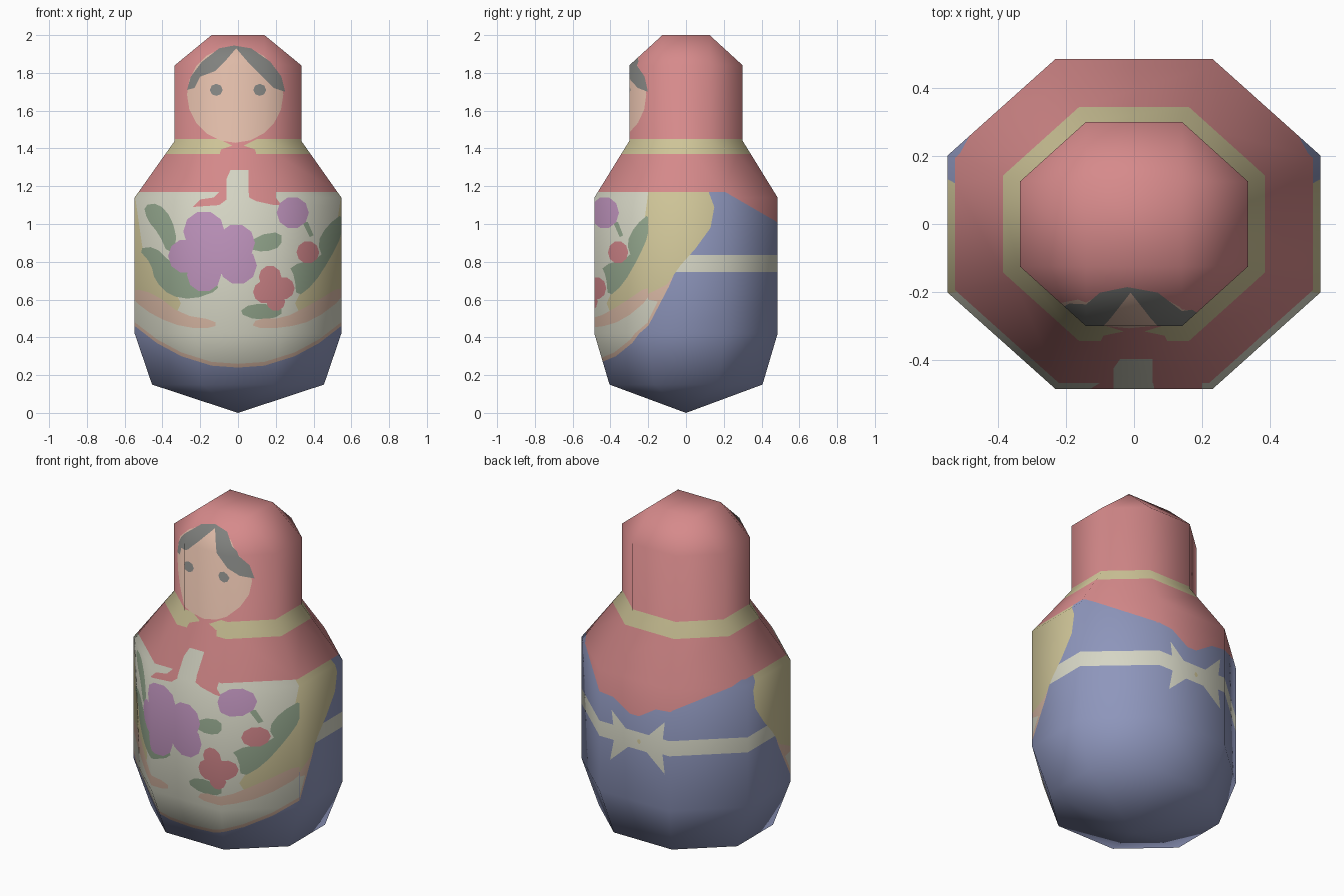
import bpy, bmesh, math
from mathutils import Vector

if "Cube" in bpy.data.objects:
    bpy.data.objects.remove(bpy.data.objects["Cube"], do_unlink=True)

# Paint palette, display values converted to linear
PALETTE = {
    "blue": (142, 150, 188), "red": (214, 138, 139), "cream": (214, 214, 197),
    "yellow": (207, 197, 152), "skin": (222, 186, 167), "slate": (128, 129, 126),
    "purple": (186, 144, 184), "rose": (203, 130, 134), "green": (144, 163, 138),
    "salmon": (219, 186, 166),
}
NAMES = list(PALETTE)


def make_material(name):
    linear = [((c / 255 + 0.055) / 1.055) ** 2.4 for c in PALETTE[name]] + [1]
    mat = bpy.data.materials.new(name + "_paint")
    mat.use_nodes = True
    mat.diffuse_color = linear
    shader = next(n for n in mat.node_tree.nodes if n.type == "BSDF_PRINCIPLED")
    shader.inputs["Base Color"].default_value = linear
    shader.inputs["Roughness"].default_value = 0.8
    return mat


# Body shell: stacked eight-sided rings with a square crown and a pointed base
bm = bmesh.new()


def make_ring(half_x, half_y, z):
    px, qy = 0.42 * half_x, 0.415 * half_y
    corner = [(half_x, qy), (px, half_y)]
    pts = corner + [(-x, y) for x, y in corner[::-1]]
    pts += [(-x, -y) for x, y in pts]
    return [bm.verts.new((x, y, z)) for x, y in pts]


SECTIONS = [(0.455, 0.405, 0.15), (0.547, 0.485, 0.42), (0.547, 0.485, 1.14),
            (0.335, 0.30, 1.44), (0.335, 0.30, 1.84)]
rings = [make_ring(*s) for s in SECTIONS]
for low, high in zip(rings, rings[1:]):
    for i in range(8):
        j = (i + 1) % 8
        bm.faces.new((low[i], low[j], high[j], high[i]))
tip = bm.verts.new((0, 0, 0))
for i in range(8):
    bm.faces.new((rings[0][(i + 1) % 8], rings[0][i], tip))
crown = [bm.verts.new((sx * 0.14, sy * 0.125, 2)) for sx, sy in ((1, 1), (-1, 1), (-1, -1), (1, -1))]
rim = rings[-1]
bm.faces.new(crown)
for i in range(4):
    a, b, c = rim[2 * i], rim[2 * i + 1], rim[(2 * i + 2) % 8]
    bm.faces.new((a, b, crown[i]))
    bm.faces.new((b, c, crown[(i + 1) % 4], crown[i]))
bmesh.ops.recalc_face_normals(bm, faces=bm.faces)
bm.normal_update()

# Remember the soft shading of the plain shell so that paint cuts do not disturb it
soft = bm.verts.layers.float_vector.new("soft_normal")
for v in bm.verts:
    v[soft] = v.normal

# Paint tools: cut an outline into the faces seen from one side, then colour inside
SIDES = {"front": (0, Vector((0, -1, 0))), "back": (0, Vector((0, 1, 0))),
         "right": (1, Vector((1, 0, 0))), "left": (1, Vector((-1, 0, 0)))}


def slice_faces(faces, co, no):
    geom = set(faces)
    for f in faces:
        geom.update(f.edges)
        geom.update(f.verts)
    cut = bmesh.ops.bisect_plane(bm, geom=list(geom), dist=1e-5, plane_co=co, plane_no=no)
    return {g for g in cut["geom"] if isinstance(g, bmesh.types.BMFace)}


def overlaps(face, axis, pts):
    for k, n in ((axis, 0), (2, 1)):
        vals = [v.co[k] for v in face.verts]
        ends = [p[n] for p in pts]
        if max(vals) < min(ends) - 1e-4 or min(vals) > max(ends) + 1e-4:
            return False
    return True


def inside(u, z, pts):
    hit = False
    for (u0, z0), (u1, z1) in zip(pts, pts[1:] + pts[:1]):
        if (z0 > z) != (z1 > z) and u < u0 + (z - z0) * (u1 - u0) / (z1 - z0):
            hit = not hit
    return hit


def paint(colour, side, outline, rounds=0):
    """Outline points are in hundredths; rounds softens the corners."""
    axis, direction = SIDES[side]
    pts = [(u / 100, z / 100) for u, z in outline]
    for _ in range(rounds):
        pairs = list(zip(pts, pts[1:] + pts[:1]))
        pts = [(a[0] + (b[0] - a[0]) * t, a[1] + (b[1] - a[1]) * t)
               for a, b in pairs for t in (0.25, 0.75)]
    pool = {f for f in bm.faces if f.normal.dot(direction) > 0.1 and overlaps(f, axis, pts)}
    for a, b in zip(pts, pts[1:] + pts[:1]):
        co, no = Vector((0, 0, a[1])), Vector((0, 0, a[0] - b[0]))
        co[axis], no[axis] = a[0], b[1] - a[1]
        touched = [f for f in pool if overlaps(f, axis, (a, b))]
        if touched and no.length > 1e-6:
            pool |= slice_faces(touched, co, no.normalized())
    for f in pool:
        c = f.calc_center_median()
        if inside(c[axis], c.z, pts):
            f.material_index = NAMES.index(colour)
    bm.normal_update()


def paint_band(colour, low, high):
    for z in (low, high):
        slice_faces(list(bm.faces), (0, 0, z), (0, 0, 1))
    for f in bm.faces:
        if low < f.calc_center_median().z < high:
            f.material_index = NAMES.index(colour)


def oval(x, z, rx, rz, n=10):
    return [(x + rx * math.cos(math.tau * i / n), z + rz * math.sin(math.tau * i / n)) for i in range(n)]


def mirrored(half):
    return half + [(-x, z) for x, z in half[::-1]]


# Kerchief, belt and collar
paint_band("red", 1.17, 2.1)
paint_band("cream", 0.745, 0.835)
paint_band("yellow", 1.37, 1.45)
paint("red", "back", mirrored([(24, 118), (24, 101), (14, 100), (3, 93)]))
# Bow at the back
paint("cream", "back", [(15, 92), (4, 82), (-8, 82), (-20, 94), (-18, 78), (-20, 63),
                        (-8, 73), (4, 73), (16, 62), (13, 77)])
paint("yellow", "back", oval(-3, 78, 1.2, 1.5, 6))

# Apron with a salmon hem
hem = [(0, 24), (14, 25), (30, 30), (43, 37), (56, 47)]
paint("salmon", "front", mirrored([(56, 117)] + hem[::-1]))
paint("cream", "front", mirrored([(56, 117)] + [(x, z + 2) for x, z in hem[::-1]]))

# Shawl ends, hem and back of the kerchief on both sides
for side in ("right", "left"):
    paint("red", side, [(20, 117.4), (50, 100), (50, 118), (20, 118)])
    paint("salmon", side, [(-20, 46), (-9, 67), (-6, 74), (-20, 74)])
    paint("cream", side, [(-20, 49), (-15, 59), (-20, 60)])
    paint("yellow", side, [(-20, 117), (12, 117), (15, 109), (13, 98), (5, 87), (-3, 78),
                           (-10, 68), (-20, 63), (-30, 57), (-40, 53), (-42, 58), (-35, 74), (-24, 86)])

# Neckline and blouse front
paint("cream", "front", [(-6, 116), (-6, 124), (-4, 128.5), (5.5, 128.5), (5.5, 116)])
paint("red", "front", [(-6, 118), (-6, 113), (-10, 110), (-24, 109), (-20, 113), (-13, 114), (-9, 118)])
paint("red", "front", [(5.5, 118), (6, 114), (10, 112), (19, 110), (23, 110), (20, 114), (20, 118)])
paint("red", "front", mirrored([(12, 146), (3, 141.5), (9, 139.5), (10, 136)]))

# Leaves and stems
LEAVES = [
    [(-50, 110), (-42, 111), (-35, 103), (-32, 90), (-37, 84), (-42, 95), (-48, 102)],
    [(-53, 87), (-44, 88), (-36, 80), (-26, 74), (-12, 70), (-10, 65), (-24, 60), (-36, 62), (-44, 70), (-46, 79)],
    [(56, 106), (47, 99), (42, 90), (45, 82), (27, 78), (30, 72), (31, 61), (40, 68), (49, 82), (55, 94)],
    [(5, 87), (10, 94), (23, 96), (23, 88), (14, 85)],
    [(0, 53), (7, 58), (23, 57), (23, 51), (10, 49)],
]
for leaf in LEAVES:
    paint("green", "front", leaf, 1)
paint("green", "front", [(34, 101), (37, 101), (40, 94), (38, 93)])

# Salmon ribbons under the flowers
paint("salmon", "front", [(-56, 66), (-44, 63), (-30, 52), (-12, 49), (-12, 45), (-28, 45), (-44, 51), (-56, 60)], 1)
paint("salmon", "front", [(7, 45), (10, 50), (24, 50), (38, 57), (56, 68), (56, 61), (40, 49), (25, 45)], 1)

# Flowers made of overlapping petals
PETALS = {
    "purple": [(-18, 96, 11), (-1, 90, 10), (0, 78, 10), (-18, 73, 9), (-28, 83, 9), (-12, 84, 11), (29, 106, 8.5)],
    "rose": [(17, 72, 6), (24, 66, 6), (14, 64, 6), (20, 59, 5), (37, 85, 6)],
}
for colour, petals in PETALS.items():
    for x, z, r in petals:
        paint(colour, "front", oval(x, z, r, r))

# Face, parted hair and eyes
paint("skin", "front", oval(-1.5, 168.5, 25.5, 25.5, 20))
paint("slate", "front", [(-27, 171), (-25, 178), (-19, 186), (-10, 193), (-2, 194.5), (7, 193), (17, 186),
                         (23, 178), (25, 170), (19, 172), (12, 179), (5, 186), (-1, 193), (-7, 186),
                         (-12, 181), (-20, 178), (-23, 172)])
for x in (-11.5, 11.5):
    paint("slate", "front", oval(x, 171, 3.4, 3.2, 8))

# Finish the doll with its soft shading
normals = [v[soft].normalized() for v in bm.verts]
bm.verts.layers.float_vector.remove(soft)
for f in bm.faces:
    f.smooth = True
mesh = bpy.data.meshes.new("nesting_doll")
bm.to_mesh(mesh)
bm.free()
for name in NAMES:
    mesh.materials.append(make_material(name))
mesh.normals_split_custom_set_from_vertices(normals)
doll = bpy.data.objects.new("nesting_doll", mesh)
bpy.context.collection.objects.link(doll)
